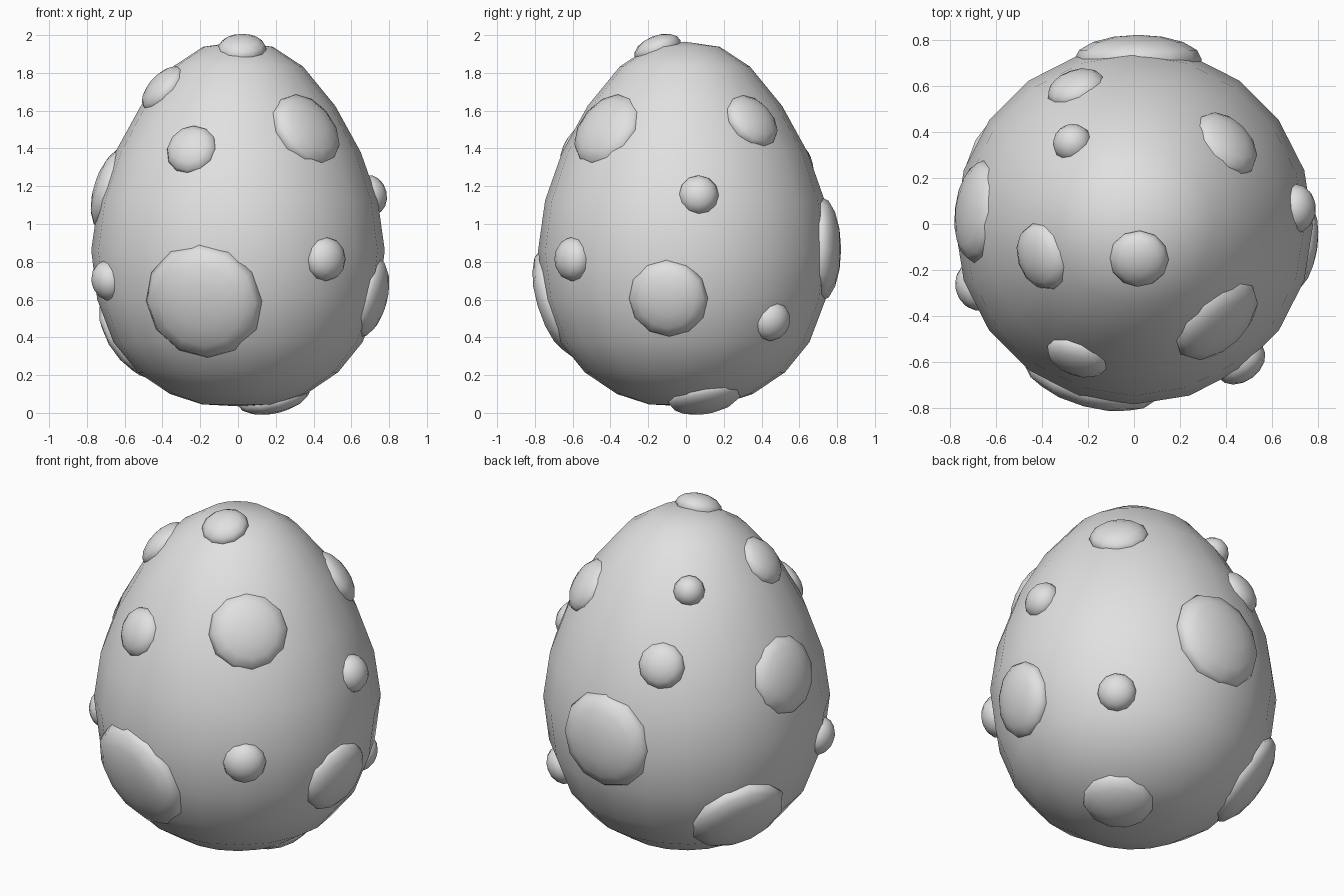
import bpy, bmesh, math
from mathutils import Vector, Matrix
from mathutils.bvhtree import BVHTree

cube = bpy.data.objects.get("Cube")
if cube:
    bpy.data.objects.remove(cube, do_unlink=True)

grey = bpy.data.materials.new("plain grey")
grey.use_nodes = True
grey.diffuse_color = (0.75, 0.75, 0.75, 1)
grey.node_tree.nodes["Principled BSDF"].inputs["Base Color"].default_value = (0.75, 0.75, 0.75, 1)


def finish(name, bm):
    """Turn a bmesh into a smooth shaded grey object."""
    for face in bm.faces:
        face.smooth = True
    mesh = bpy.data.meshes.new(name)
    bm.to_mesh(mesh)
    bm.free()
    mesh.materials.append(grey)
    obj = bpy.data.objects.new(name, mesh)
    bpy.context.collection.objects.link(obj)
    return obj


# Egg shell: a profile of (radius, height) turned around the z axis
SEGMENTS = 20
CENTRE_Y = -0.006
PROFILE = [(0, 0.035), (0.19, 0.045), (0.36, 0.1), (0.53, 0.215), (0.66, 0.375),
           (0.745, 0.6), (0.777, 0.86), (0.74, 1.125), (0.65, 1.38),
           (0.515, 1.625), (0.345, 1.833), (0.185, 1.938), (0, 1.965)]

bm = bmesh.new()
points = [bm.verts.new((r, CENTRE_Y, z)) for r, z in PROFILE]
edges = [bm.edges.new(pair) for pair in zip(points, points[1:])]
bmesh.ops.spin(bm, geom=points + edges, cent=(0, CENTRE_Y, 0), axis=(0, 0, 1),
               angle=math.tau, steps=SEGMENTS, use_duplicate=False)
bmesh.ops.remove_doubles(bm, verts=bm.verts, dist=0.001)
bmesh.ops.recalc_face_normals(bm, faces=bm.faces)
surface = BVHTree.FromBMesh(bm)
egg = finish("egg_shell", bm)


def spot(name, x, y, z, radius):
    """Flattened dome sunk into the shell, facing along its averaged normal."""
    place = surface.find_nearest(Vector((x, y, z)))[0]
    normal = Vector()
    for hit in surface.find_nearest_range(place, radius):
        normal += hit[1]
    normal.normalize()
    sink = radius ** 2 / 1.7 + 0.008
    rise = 0.07 if radius < 0.12 else 0.054
    dome = bmesh.new()
    bmesh.ops.create_uvsphere(dome, u_segments=12, v_segments=8, radius=1)
    turn = normal.to_track_quat('Z', 'Y').to_matrix().to_4x4()
    scale = Matrix.Diagonal((radius, radius, sink + rise, 1))
    dome.transform(Matrix.Translation(place - normal * sink) @ turn @ scale)
    finish(name, dome).parent = egg


# Spots scattered over the shell: name, position, radius
SPOTS = [
    ("top_spot", 0.02, -0.155, 1.93, 0.13),
    ("upper_right_spot", -0.41, -0.145, 1.73, 0.15),
    ("front_upper_spot", -0.25, -0.59, 1.4, 0.14),
    ("front_left_upper_spot", 0.365, -0.42, 1.5, 0.218),
    ("front_left_lower_spot", 0.47, -0.61, 0.815, 0.118),
    ("front_large_spot", -0.2, -0.73, 0.565, 0.318),
    ("right_small_spot", -0.71, -0.28, 0.695, 0.108),
    ("left_lower_spot", 0.73, -0.1, 0.6, 0.213),
    ("back_left_lower_spot", 0.52, 0.47, 0.475, 0.108),
    ("left_small_spot", 0.74, 0.07, 1.165, 0.107),
    ("back_left_upper_spot", 0.41, 0.36, 1.555, 0.163),
    ("underside_spot", 0.2, 0.105, 0.055, 0.198),
    ("back_large_spot", 0.015, 0.75, 0.865, 0.277),
    ("right_upper_spot", -0.71, 0.06, 1.2, 0.225),
    ("back_middle_spot", -0.26, 0.61, 1.34, 0.13),
    ("back_upper_spot", -0.275, 0.36, 1.7, 0.086),
    ("back_right_lower_spot", -0.59, 0.31, 0.365, 0.272),
]
for entry in SPOTS:
    spot(*entry)
